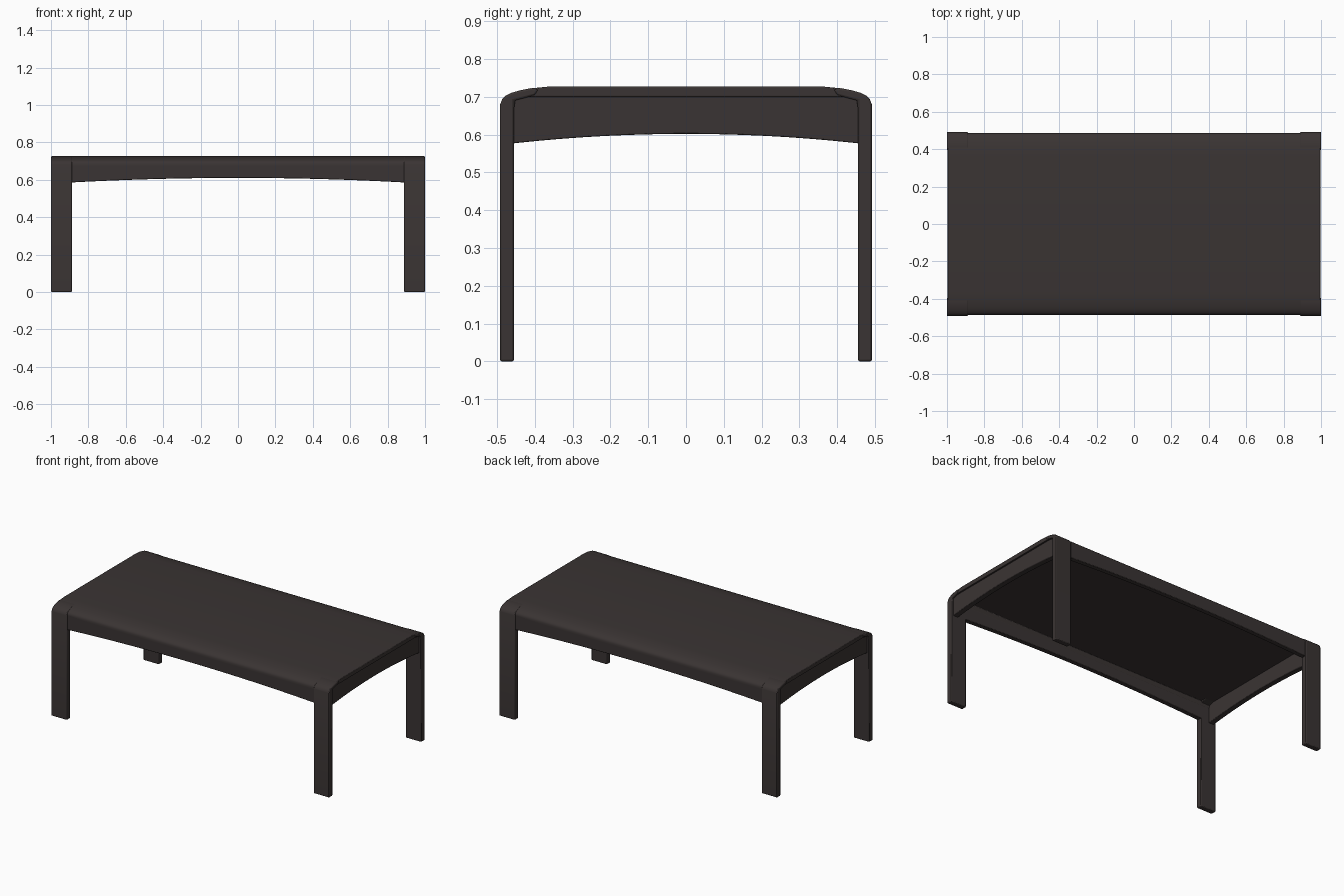
import bpy, bmesh
from mathutils import Vector

cube = bpy.data.objects.get("Cube")
if cube:
    bpy.data.objects.remove(cube, do_unlink=True)

# Dark stained wood
wood = bpy.data.materials.new("dark_wood")
wood.use_nodes = True
colour = (0.042, 0.034, 0.033, 1)
wood.diffuse_color = colour
bsdf = wood.node_tree.nodes["Principled BSDF"]
bsdf.inputs["Base Color"].default_value = colour
bsdf.inputs["Roughness"].default_value = 0.6


def extrude_outline(name, points, direction, bevel):
    """Extrude a closed 3D outline and round its sharp edges."""
    bm = bmesh.new()
    face = bm.faces.new([bm.verts.new(p) for p in points])
    result = bmesh.ops.extrude_face_region(bm, geom=[face], use_keep_orig=True)
    moved = [g for g in result["geom"] if isinstance(g, bmesh.types.BMVert)]
    bmesh.ops.translate(bm, verts=moved, vec=Vector(direction))
    bmesh.ops.recalc_face_normals(bm, faces=bm.faces[:])
    mesh = bpy.data.meshes.new(name)
    bm.to_mesh(mesh)
    bm.free()
    mesh.materials.append(wood)
    obj = bpy.data.objects.new(name, mesh)
    bpy.context.collection.objects.link(obj)
    mod = obj.modifiers.new("soft_edges", "BEVEL")
    mod.width = bevel
    mod.segments = 2
    mod.limit_method = "ANGLE"
    mod.angle_limit = 0.7
    bpy.ops.object.select_all(action="DESELECT")
    bpy.context.view_layer.objects.active = obj
    obj.select_set(True)
    bpy.ops.object.shade_smooth_by_angle(angle=0.6)
    return obj


# Rounded shoulder shared by the top and the legs, from side to crown
shoulder = [(0.49, 0.685), (0.486, 0.695), (0.477, 0.703), (0.461, 0.711),
            (0.44, 0.717), (0.41, 0.723)]

# Top with waterfall long edges
half = [(0.45, 0.70), (0.455, 0.67), (0.486, 0.67)]
half += [(y - 0.004, z) for y, z in shoulder] + [(0.365, 0.727)]
section = half + [(-y, z) for y, z in reversed(half)]
extrude_outline("table_top", [(-0.997, y, z) for y, z in section],
                (1.994, 0, 0), 0.003)

# Flat legs that run up into the shoulder
leg = [(0.40, 0.704), (0.455, 0.69), (0.455, 0), (0.492, 0), (0.492, 0.68)]
leg += shoulder + [(0.39, 0.72)]
for sx, side in ((1, "left"), (-1, "right")):
    for sy, end in ((-1, "front"), (1, "back")):
        extrude_outline(f"{end}_{side}_leg",
                        [(sx * 0.888, sy * y, z) for y, z in leg],
                        (sx * 0.112, 0, 0), 0.005)


def arch(length, crown, drop, top, steps=24):
    """Outline of a rail with an arched lower edge."""
    ts = [2 * i / steps - 1 for i in range(steps + 1)]
    return [(t * length, crown - drop * t * t) for t in ts] + [
        (length, top), (-length, top)]


# Arched rails on the long sides
for s, side in ((-1, "front"), (1, "back")):
    extrude_outline(f"{side}_rail",
                    [(u, s * 0.486, z) for u, z in arch(0.90, 0.61, 0.025, 0.685)],
                    (0, -s * 0.031, 0), 0.003)

# Arched, slightly recessed rails at the ends
for s, side in ((1, "left"), (-1, "right")):
    extrude_outline(f"{side}_end_rail",
                    [(s * 0.985, u, z) for u, z in arch(0.465, 0.602, 0.026, 0.705)],
                    (-s * 0.035, 0, 0), 0.003)
